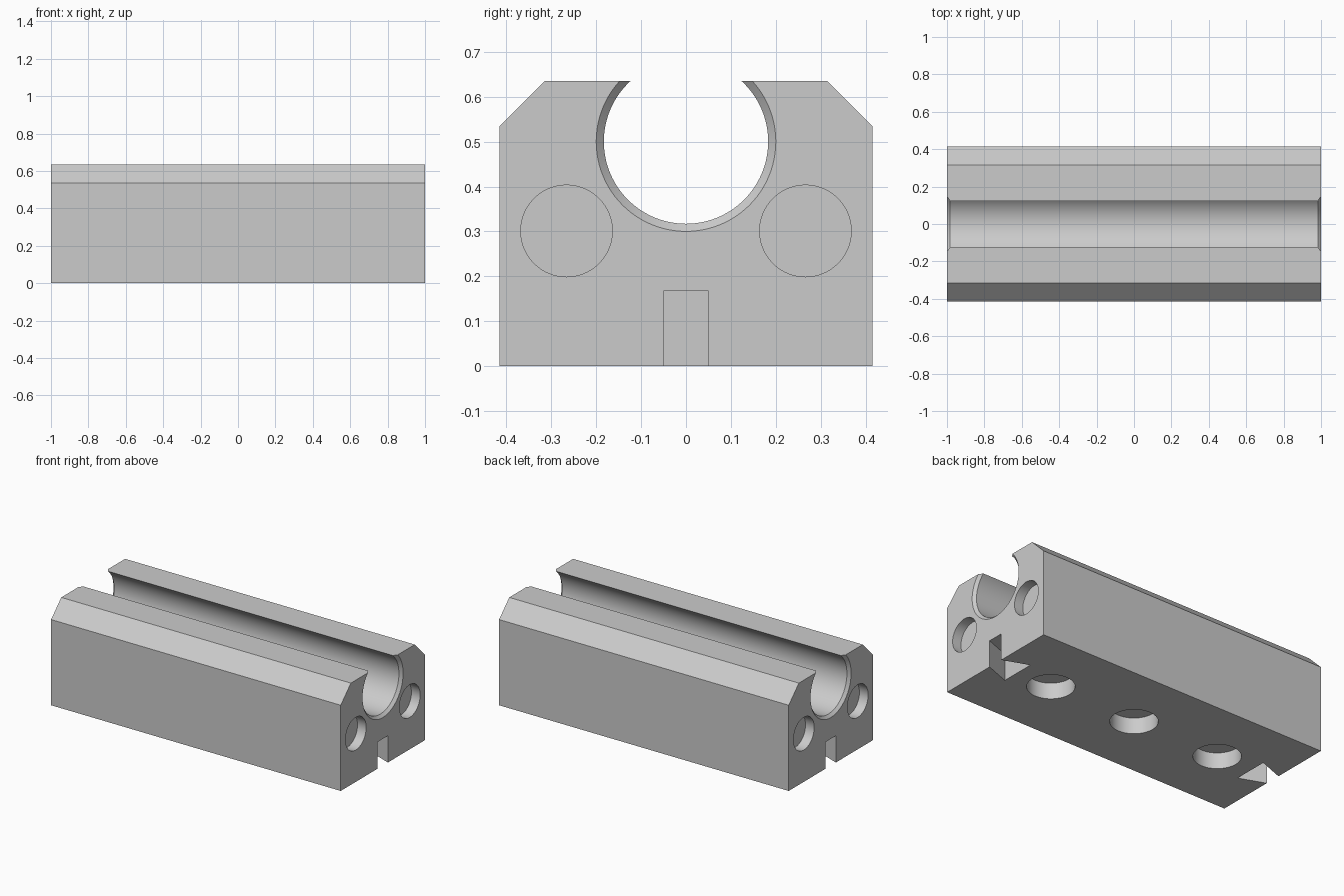
import bpy, bmesh, math
from mathutils import Matrix, Vector

cube = bpy.data.objects.get("Cube")
if cube:
    bpy.data.objects.remove(cube, do_unlink=True)

HALF = 1.0        # half length of the block
SEGMENTS = 96

grey = bpy.data.materials.new("plain_grey")
grey.use_nodes = True
colour = (0.6, 0.6, 0.6, 1)
grey.diffuse_color = colour
grey.node_tree.nodes["Principled BSDF"].inputs["Base Color"].default_value = colour


def prism(bm, outline, shift):
    """Extrude a closed outline along a vector into a solid."""
    face = bm.faces.new([bm.verts.new(p) for p in outline])
    ext = bmesh.ops.extrude_face_region(bm, geom=[face], use_keep_orig=True)
    moved = [v for v in ext["geom"] if isinstance(v, bmesh.types.BMVert)]
    bmesh.ops.translate(bm, verts=moved, vec=Vector(shift))


def cylinder(bm, radius, depth, centre, axis):
    turn = Matrix.Rotation(math.pi / 2, 4, 'Y') if axis == 'X' else Matrix()
    bmesh.ops.create_cone(bm, cap_ends=True, segments=SEGMENTS, radius1=radius,
                          radius2=radius, depth=depth,
                          matrix=Matrix.Translation(centre) @ turn)


def lathe_x(bm, profile, z):
    """Solid of revolution about a line along x; profile is (x, radius)."""
    rings = []
    for x, r in profile:
        angles = [2 * math.pi * i / SEGMENTS for i in range(SEGMENTS)]
        rings.append([bm.verts.new((x, r * math.cos(a), z + r * math.sin(a))) for a in angles])
    for a, b in zip(rings, rings[1:]):
        for i in range(SEGMENTS):
            j = (i + 1) % SEGMENTS
            bm.faces.new((a[i], a[j], b[j], b[i]))
    bm.faces.new(rings[0])
    bm.faces.new(rings[-1])


def finish(bm, name):
    bmesh.ops.recalc_face_normals(bm, faces=bm.faces[:])
    mesh = bpy.data.meshes.new(name)
    bm.to_mesh(mesh)
    bm.free()
    mesh.materials.append(grey)
    obj = bpy.data.objects.new(name, mesh)
    bpy.context.collection.objects.link(obj)
    return obj


# Block with chamfered upper edges
bm = bmesh.new()
half_section = [(0.415, 0), (0.415, 0.535), (0.315, 0.635)]
section = half_section + [(-y, z) for y, z in reversed(half_section)]
prism(bm, [(-HALF, y, z) for y, z in section], (2 * HALF, 0, 0))
block = finish(bm, "bearing_block")

# Cutters: open bore with chamfered mouths
bm = bmesh.new()
half_bore = [(1.02, 0.22), (0.983, 0.183)]
lathe_x(bm, half_bore + [(-x, r) for x, r in reversed(half_bore)], 0.5)

# Blind holes and flared notches at both ends
for side in (-1, 1):
    for y in (-0.266, 0.266):
        cylinder(bm, 0.102, 0.12, (side * HALF, y, 0.301), 'X')
    flare = [(1.05, 0.05), (1.0, 0.05), (0.84, 0.11)]
    plan = flare + [(x, -y) for x, y in reversed(flare)]
    prism(bm, [(side * x, y, -0.05) for x, y in plan], (0, 0, 0.217))

# Round pockets underneath
for x in (-0.6, 0, 0.6):
    cylinder(bm, 0.134, 0.2, (x, 0, 0), 'Z')
cutter = finish(bm, "hole_cutter")
cutter.hide_render = True

# Cut, apply and shade
cut = block.modifiers.new("holes", 'BOOLEAN')
cut.operation = 'DIFFERENCE'
cut.solver = 'EXACT'
cut.object = cutter
for obj in bpy.context.selected_objects:
    obj.select_set(False)
bpy.context.view_layer.objects.active = block
block.select_set(True)
bpy.ops.object.modifier_apply(modifier=cut.name)
bpy.data.objects.remove(cutter, do_unlink=True)
bpy.ops.object.shade_smooth_by_angle(angle=math.radians(30))
